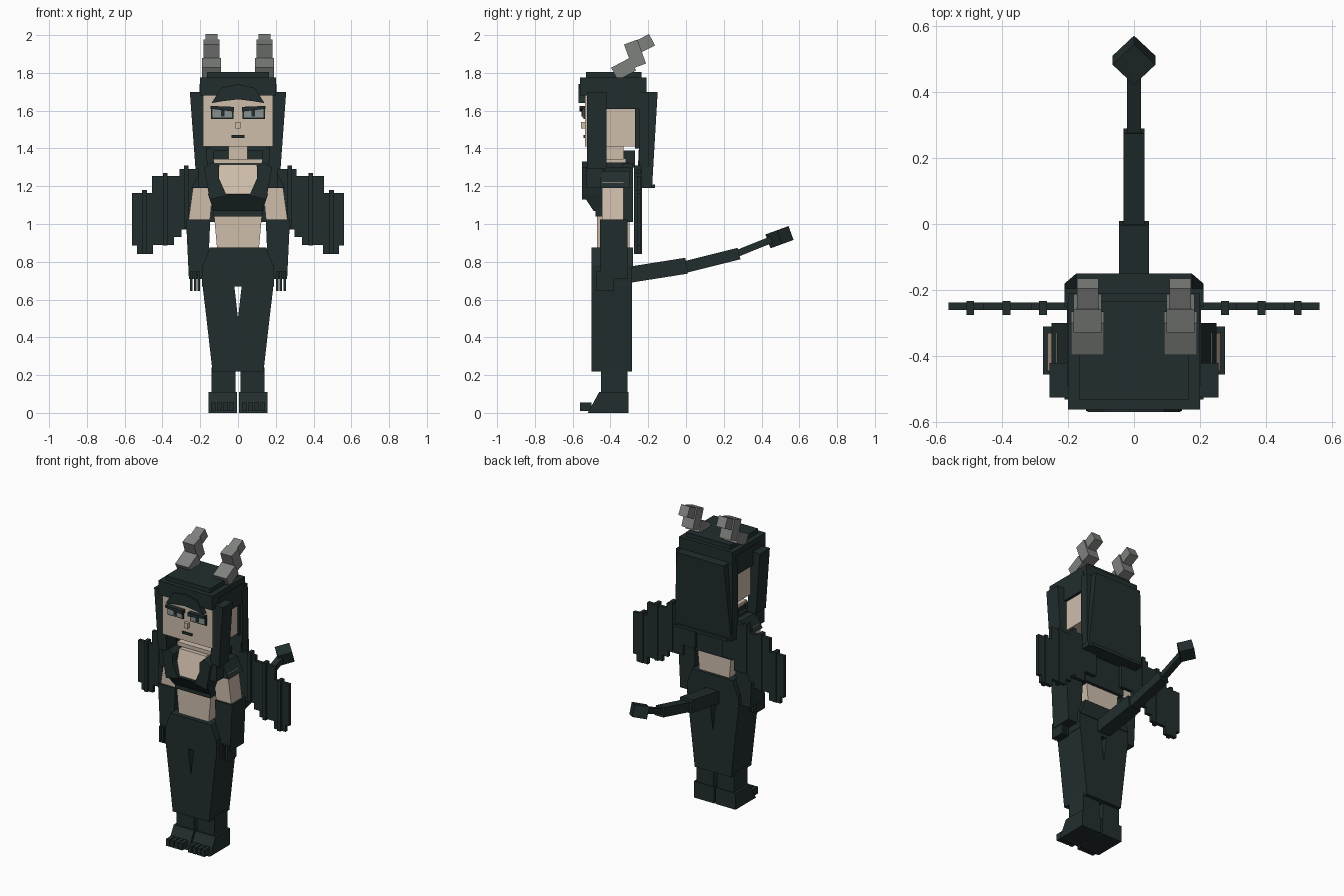
import bpy
from math import radians
from mathutils import Matrix, Vector

cube = bpy.data.objects.get("Cube")
if cube:
    bpy.data.objects.remove(cube, do_unlink=True)


def make_material(name, rgb):
    mat = bpy.data.materials.new(name)
    mat.use_nodes = True
    colour = (*rgb, 1)
    mat.diffuse_color = colour
    mat.node_tree.nodes["Principled BSDF"].inputs["Base Color"].default_value = colour
    return mat


charcoal = make_material("dark charcoal green", (.016, .027, .027))
skin = make_material("warm skin", (.62, .51, .41))
horn_grey = make_material("horn grey", (.21, .22, .21))
eye_grey = make_material("eye grey", (.24, .28, .28))

QUADS = [(0, 3, 2, 1), (4, 5, 6, 7), (0, 1, 5, 4),
         (1, 2, 6, 5), (2, 3, 7, 6), (3, 0, 4, 7)]


def add_mesh(name, mat, points, faces, mirror):
    mesh = bpy.data.meshes.new(name)
    mesh.from_pydata(points, [], faces)
    mesh.materials.append(mat)
    obj = bpy.data.objects.new(name, mesh)
    bpy.context.collection.objects.link(obj)
    if mirror:
        obj.modifiers.new("left and right", "MIRROR")
    return obj


def block(name, mat, x, y, z, top_x=None, top_y=None, mirror=False):
    """Box between ranges, optionally with a different top rectangle."""
    points = []
    for (x0, x1), (y0, y1), height in ((x, y, z[0]), (top_x or x, top_y or y, z[1])):
        points += [(x0, y0, height), (x1, y0, height), (x1, y1, height), (x0, y1, height)]
    return add_mesh(name, mat, points, QUADS, mirror)


def pair(name, mat, x, y, z, **tops):
    return block(name, mat, x, y, z, mirror=True, **tops)


def tilted(name, mat, centre, size, pitch, turn=0, mirror=False):
    """Box of a given size, turned about z and then pitched about x."""
    sx, sy, sz = (s / 2 for s in size)
    spin = Matrix.Rotation(radians(pitch), 3, "X") @ Matrix.Rotation(radians(turn), 3, "Z")
    corners = [(i * sx, j * sy, k * sz) for k in (-1, 1)
               for i, j in ((-1, -1), (1, -1), (1, 1), (-1, 1))]
    points = [Vector(centre) + spin @ Vector(c) for c in corners]
    return add_mesh(name, mat, points, QUADS, mirror)


def plate(name, mat, outline, y, depth, mirror=False):
    """Front-facing plate extruded back from an x, z outline."""
    n = len(outline)
    points = [(x, y, z) for x, z in outline] + [(x, y + depth, z) for x, z in outline]
    faces = [tuple(range(n)), tuple(reversed(range(n, n + n)))]
    faces += [(i, i + n, (i + 1) % n + n, (i + 1) % n) for i in range(n)]
    return add_mesh(name, mat, points, faces, mirror)


# Feet, toes and ankles
pair("foot", charcoal, (.005, .155), (-.52, -.305), (0, .11), top_y=(-.46, -.305))
for i in range(4):
    x = .022 + i * .032
    pair("toe", charcoal, (x, x + .026), (-.56, -.5), (.01, .055))
pair("ankle", charcoal, (.012, .14), (-.45, -.31), (.1, .24))

# Trousers
pair("trouser_leg", charcoal, (0, .135), (-.5, -.285), (.22, .5), top_x=(0, .167))
pair("upper_trouser_leg", charcoal, (0, .167), (-.5, -.285), (.5, .72), top_x=(.025, .193))
block("hips", charcoal, (-.19, .19), (-.5, -.285), (.67, .78))
block("waistband", charcoal, (-.19, .19), (-.5, -.28), (.77, .875), top_x=(-.15, .15))

# Torso
block("waist", skin, (-.11, .11), (-.47, -.3), (.86, 1.08), top_x=(-.13, .13))
block("vest", charcoal, (-.13, .13), (-.48, -.29), (1.04, 1.3), top_x=(-.16, .16))
block("vest_back", charcoal, (-.15, .15), (-.34, -.28), (1.01, 1.32))
block("bust_band", charcoal, (-.13, .13), (-.49, -.4), (1.07, 1.16),
      top_x=(-.16, .16), top_y=(-.55, -.4))
block("chest", skin, (-.1, .1), (-.53, -.4), (1.15, 1.315), top_y=(-.48, -.4))
plate("lapel", charcoal, [(.06, 1.15), (.15, 1.13), (.18, 1.3), (.13, 1.33), (.1, 1.3),
                          (.1, 1.24)], -.55, .12, mirror=True)
block("collar", charcoal, (-.14, .14), (-.44, -.3), (1.29, 1.325))
block("neck_base", skin, (-.13, .13), (-.46, -.32), (1.32, 1.345))
block("neck", skin, (-.05, .05), (-.42, -.33), (1.33, 1.42))
block("nape_collar", charcoal, (-.13, .13), (-.33, -.27), (1.3, 1.39))

# Arms and gloves
pair("shoulder_cap", charcoal, (.13, .25), (-.455, -.3), (1.19, 1.28), top_x=(.12, .2))
pair("front_shoulder_strap", charcoal, (.14, .21), (-.53, -.44), (1.19, 1.3))
pair("upper_arm", skin, (.15, .265), (-.445, -.33), (1, 1.22), top_x=(.13, .235))
pair("glove", charcoal, (.16, .26), (-.455, -.31), (.71, 1.025), top_x=(.147, .275))
for i in range(3):
    x = .2 + i * .02
    pair("finger", charcoal, (x, x + .014), (-.475, -.38), (.645, .75))

# Head and face
block("head", skin, (-.185, .185), (-.535, -.24), (1.41, 1.72))
block("nose", skin, (-.014, .014), (-.555, -.53), (1.505, 1.54))
block("mouth", charcoal, (-.035, .035), (-.543, -.534), (1.456, 1.471))
pair("eye_rim", charcoal, (.025, .143), (-.543, -.534), (1.555, 1.62))
pair("eye", eye_grey, (.033, .135), (-.549, -.542), (1.563, 1.612))
pair("pupil", charcoal, (.072, .09), (-.553, -.548), (1.568, 1.606))
plate("brow", charcoal, [(.02, 1.595), (.145, 1.61), (.145, 1.625), (.02, 1.62)],
      -.565, .03, mirror=True)

# Hair
block("hair_cap", charcoal, (-.2, .2), (-.56, -.21), (1.68, 1.775))
block("hair_crown", charcoal, (-.165, .165), (-.53, -.235), (1.77, 1.805))
plate("fringe", charcoal, [(-.14, 1.64), (-.08, 1.65), (0, 1.66), (.08, 1.65), (.14, 1.64),
                           (.09, 1.72), (0, 1.74), (-.09, 1.72)], -.568, .04)
pair("temple_hair", charcoal, (.18, .203), (-.49, -.24), (1.61, 1.74))
pair("side_lock", charcoal, (.16, .225), (-.525, -.42), (1.29, 1.7), top_x=(.185, .255))
pair("rear_side_hair", charcoal, (.15, .195), (-.27, -.2), (1.4, 1.7))
block("back_hair", charcoal, (-.21, .21), (-.26, -.18), (1.19, 1.7),
      top_x=(-.175, .175), top_y=(-.235, -.15))
pair("back_hair_side", charcoal, (.17, .21), (-.25, -.195), (1.22, 1.7))
block("back_hair_hem", charcoal, (-.19, .19), (-.22, -.165), (1.19, 1.21))

# Horns: three kinked blocks on each side
for name, y, z, size, pitch in (
        ("horn_base", -.33, 1.82, (.1, .11, .075), 28),
        ("horn_middle", -.27, 1.9, (.085, .075, .135), 20),
        ("horn_tip", -.22, 1.955, (.065, .09, .068), 27)):
    tilted(name, horn_grey, (.14, y, z), size, pitch, mirror=True)

# Stepped flat wings with ribs
for name, x, z in (
        ("wing_root", (.1, .2), (1.04, 1.25)),
        ("wing_inner", (.19, .31), (.97, 1.29)),
        ("wing_step", (.3, .345), (.93, 1.255)),
        ("wing_middle", (.34, .455), (.89, 1.255)),
        ("wing_outer", (.45, .56), (.885, 1.165)),
        ("wing_drop", (.45, .535), (.84, .9))):
    pair(name, charcoal, x, (-.26, -.237), z)
for x, z in ((.275, (.98, 1.31)), (.385, (.885, 1.27)), (.495, (.84, 1.18))):
    pair("wing_rib", charcoal, (x - .012, x + .012), (-.275, -.233), z)

# Tail and its cube tip
for name, y, z, size, pitch in (
        ("tail_base", -.15, .755, (.09, .31, .085), 9),
        ("tail_middle", .135, .807, (.064, .3, .062), 14),
        ("tail_end", .36, .88, (.042, .2, .036), 22)):
    tilted(name, charcoal, (0, y, z), size, pitch)
tilted("tail_tip", charcoal, (0, .495, .93), (.092, .092, .078), 20, turn=45)
